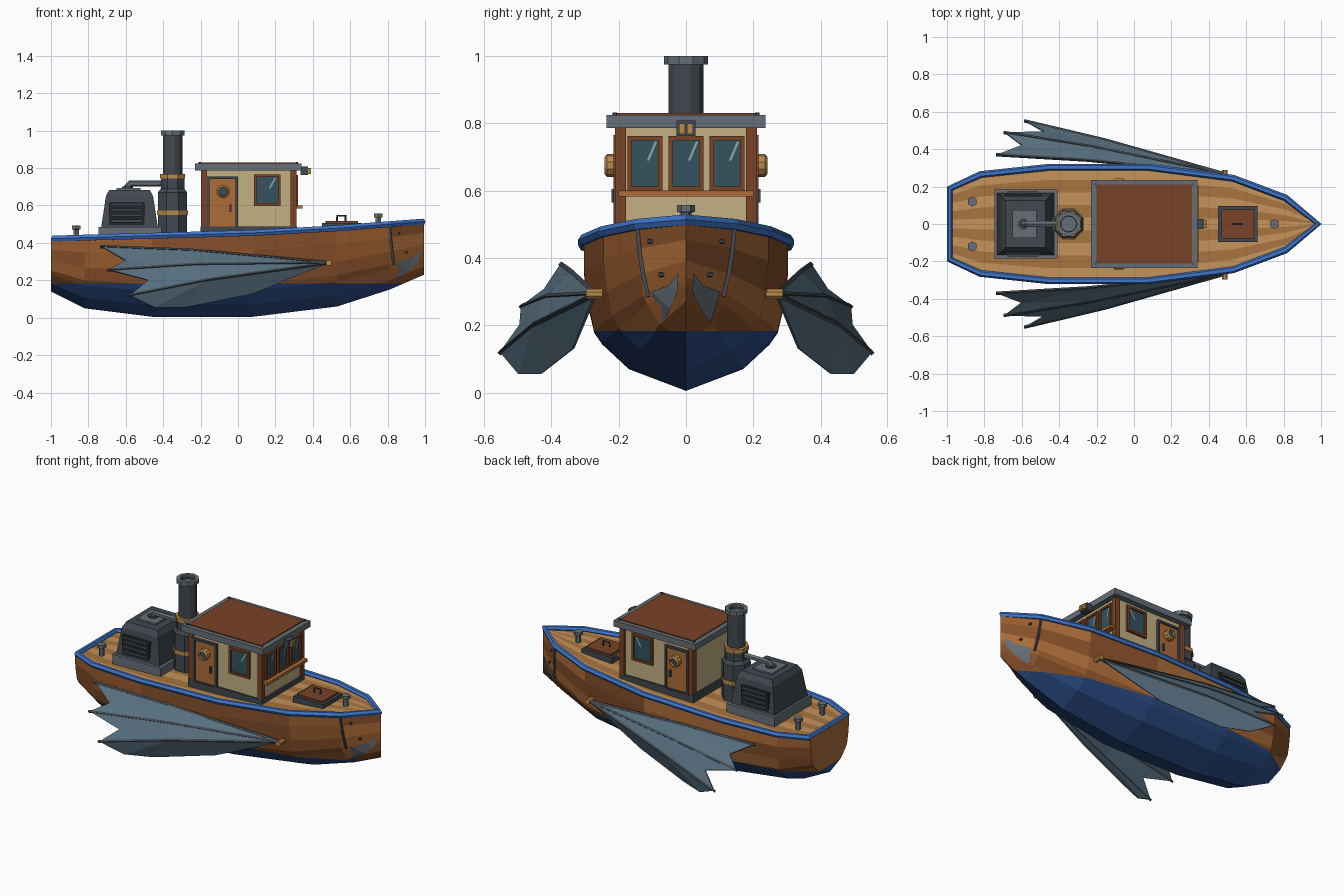
import bpy, bmesh, math, random
from mathutils import Vector, Matrix
from mathutils.bvhtree import BVHTree

if "Cube" in bpy.data.objects:
    bpy.data.objects.remove(bpy.data.objects["Cube"])

random.seed(4)


def mat(name, hexcol):
    m = bpy.data.materials.new(name)
    c = [int(hexcol[i:i + 2], 16) / 255 for i in (0, 2, 4)]
    m.diffuse_color = [((v + .055) / 1.055) ** 2.4 if v > .04 else v / 12.92 for v in c] + [1]
    m.use_nodes = True
    m.node_tree.nodes["Principled BSDF"].inputs["Base Color"].default_value = m.diffuse_color
    return m


WOODS = [mat("wood_a", "9a5c2e"), mat("wood_b", "88502a"), mat("wood_c", "ad6c38")]
DECK = [mat("deck_light", "c4935a"), mat("deck_dark", "a87440")]
BLUE, RAIL = mat("hull_blue", "2c4f8c"), mat("rail_blue", "3f76cc")
CREAM, RUST, DOOR = mat("cream", "c4b183"), mat("rust", "7a4326"), mat("door_wood", "ad6c38")
DARK, GREY, BLACK = mat("dark_iron", "41484f"), mat("grey_iron", "666f77"), mat("black", "23272b")
SLATE, GLASS, SHINE = mat("slate", "587080"), mat("glass", "34525f"), mat("shine", "8fa9b3")
BRASS = mat("brass", "b98a4a")


def finish(name, bm, mats):
    me = bpy.data.meshes.new(name)
    bmesh.ops.recalc_face_normals(bm, faces=bm.faces)
    bm.to_mesh(me)
    for m in mats:
        me.materials.append(m)
    ob = bpy.data.objects.new(name, me)
    bpy.context.collection.objects.link(ob)
    return ob


def loft(rows, close=False):
    """Quads between successive rows of points; optional ring closing with end caps."""
    bm = bmesh.new()
    vs = [[bm.verts.new(p) for p in r] for r in rows]
    n = len(rows[0])
    for a, b in zip(vs, vs[1:]):
        for i in range(n if close else n - 1):
            j = (i + 1) % n
            bm.faces.new((a[i], a[j], b[j], b[i]))
    if close:
        bm.faces.new(vs[0])
        bm.faces.new(vs[-1])
    return bm


def boxes(name, items, m):
    bm = bmesh.new()
    for lo, hi in items:
        lo, hi = Vector(lo), Vector(hi)
        size = [abs(v) for v in hi - lo]
        bmesh.ops.create_cube(bm, size=1, matrix=Matrix.Translation((lo + hi) / 2) @ Matrix.Diagonal((*size, 1)))
    return finish(name, bm, [m])


def turned(name, profile, at, m, sides=8, axis='Z'):
    """Lathe of (radius, height) points around an axis."""
    rot = {'Z': Matrix(), 'Y': Matrix.Rotation(-math.pi / 2, 4, 'X'), 'X': Matrix.Rotation(math.pi / 2, 4, 'Y')}[axis]
    ang = [2 * math.pi * (i + .5) / sides for i in range(sides)]
    bm = loft([[Vector((r * math.cos(a), r * math.sin(a), z)) for a in ang] for r, z in profile], True)
    bm.transform(Matrix.Translation(at) @ rot)
    return finish(name, bm, [m])


def tube(name, pts, r, m, cyclic=False, res=1):
    cu = bpy.data.curves.new(name, 'CURVE')
    cu.dimensions, cu.bevel_depth, cu.bevel_resolution, cu.use_fill_caps = '3D', r, res, True
    sp = cu.splines.new('POLY')
    sp.points.add(len(pts) - 1)
    for p, co in zip(sp.points, pts):
        p.co = (*co, 1)
    sp.use_cyclic_u, sp.use_smooth = cyclic, False
    cu.materials.append(m)
    ob = bpy.data.objects.new(name, cu)
    bpy.context.collection.objects.link(ob)


# Hull: stations are (x, half width, keel z, sheer z)
ST = [(-1, .19, .14, .42), (-.82, .265, .05, .425), (-.46, .303, .005, .435), (.08, .303, .005, .45),
      (.53, .245, .06, .475), (.81, .14, .15, .497), (.995, 0, .23, .51)]
SEC = [(0, 0), (.56, .15), (.82, .32), (.9, .4), (.96, .58), (1, .8), (1, 1)]
full = [(-y, z) for y, z in SEC[:0:-1]] + SEC
bm = loft([[(x, w * fy, k + (s - k) * fz) for fy, fz in full] for x, w, k, s in ST])
bmesh.ops.holes_fill(bm, edges=[e for e in bm.edges if all(v.co.x < -.99 for v in e.verts)])
bm.faces.new([v for v in list(bm.verts)[:len(full)]])
bmesh.ops.remove_doubles(bm, verts=bm.verts, dist=1e-4)
bmesh.ops.bisect_plane(bm, geom=bm.verts[:] + bm.edges[:] + bm.faces[:], plane_co=(0, 0, .183), plane_no=(0, 0, 1))
for f in bm.faces:
    f.material_index = 3 if f.calc_center_median().z < .183 else random.randrange(3)
bm.normal_update()
hull_tree = BVHTree.FromBMesh(bm)
finish("hull", bm, WOODS + [BLUE])


def on_hull(x, z, s, off=.004):
    hit = hull_tree.ray_cast(Vector((x, s, z)), Vector((0, -s, 0)))[0]
    return Vector((x, (hit.y if hit else 0) + s * off, z))


# Deck planks follow the hull outline
fr = [-1 + 2 * i / 9 for i in range(10)]
bm = loft([[(x, w * f, s - .003) for f in fr] for x, w, k, s in ST])
for i, f in enumerate(bm.faces):
    f.material_index = (i % 9) % 2
bmesh.ops.remove_doubles(bm, verts=bm.verts, dist=1e-4)
finish("deck", bm, DECK)

# Gunwale rail
side = [(max(-.985, min(x, .985)), w, s + .003) for x, w, k, s in ST]
tube("gunwale_rail", side + [(x, -w, z) for x, w, z in side[-2::-1]], .018, RAIL, True)

# Cabin shell
boxes("cabin_walls", [((-.19, -.2, .44), (.305, .2, .8))], CREAM)
boxes("cabin_base", [((-.2, -.212, .44), (.315, .212, .488))], DARK)
boxes("cabin_posts", [((x - .016, y - .016, .485), (x + .016, y + .016, .8))
                      for x in (-.182, .298) for y in (-.195, .195)], RUST)
boxes("cabin_roof", [((-.23, -.236, .787), (.34, .236, .825))], GREY)
boxes("roof_panel", [((-.2, -.21, .82), (.31, .21, .831))], RUST)
for x in (-.205, .315):
    for y in (-.212, .212):
        turned("roof_rivet", [(.007, .82), (.007, .833)], (x, y, 0), DARK, 6)


def opening(name, put, u0, u1, z0, z1, t, frame, fill):
    """Framed panel; put(u, depth, z) maps to a wall."""
    bars = [(u0, u1, z0, z0 + t), (u0, u1, z1 - t, z1), (u0, u0 + t, z0, z1), (u1 - t, u1, z0, z1)]
    boxes(name + "_frame", [(put(a, -.005, c), put(b, .016, d)) for a, b, c, d in bars], frame)
    boxes(name + "_panel", [(put(u0 + t, -.005, z0 + t), put(u1 - t, .006, z1 - t))], fill)


def shine(put, u0, u1, z0, z1):
    q = [(.55, .55), (.62, .55), (.85, .9), (.78, .9)]
    bm = bmesh.new()
    bm.faces.new([bm.verts.new(put(u0 + (u1 - u0) * a, .0075, z0 + (z1 - z0) * b)) for a, b in q])
    finish("window_shine", bm, [SHINE])


def front(u, d, z):
    return (.305 + d, u, z)


# Front windows, sill and lamp
for c in (-.122, 0, .122):
    opening("front_window", front, c - .052, c + .052, .6, .762, .013, RUST, GLASS)
    shine(front, c - .052, c + .052, .6, .762)
boxes("front_sill", [((.305, -.2, .583), (.345, .2, .6))], DOOR)
boxes("lamp_case", [((.335, -.028, .762), (.375, .028, .808))], DARK)
boxes("lamp_lens", [((.37, y - .009, .768), (.39, y + .009, .8)) for y in (-.012, .012)], BRASS)

# Side doors, windows and portholes
for s in (-1, 1):
    def put(u, d, z, s=s):
        return (u, s * (.2 + d), z)
    opening("door", put, -.165, 0, .47, .755, .013, DARK, DOOR)
    boxes("door_handle", [(put(-.045, .005, .565), put(-.035, .022, .605))], DARK)
    ax = Vector((-.08, 0, .675))
    turned("porthole_ring", [(.034, .2), (.034, .235), (.024, .243), (.021, .22)], ax, BRASS, 10, 'Y') if s > 0 else \
        turned("porthole_ring", [(.034, -.2), (.034, -.235), (.024, -.243), (.021, -.22)], ax, BRASS, 10, 'Y')
    turned("porthole_glass", [(.025, s * .2), (.025, s * .228)], ax, GLASS, 10, 'Y')
    opening("side_window", put, .085, .228, .598, .766, .014, RUST, GLASS)
    shine(put, .085, .228, .6, .766)

# Funnel with bands and hollow top
turned("funnel_base", [(.085, .44), (.085, .67), (.068, .69), (.068, .76), (.052, .77)], (-.35, 0, 0), DARK)
turned("funnel_stack", [(.054, .74), (.054, .985), (.04, .985), (.04, .9)], (-.35, 0, 0), DARK, 12)
turned("funnel_rim", [(.044, .975), (.066, .975), (.066, 1), (.044, 1), (.044, .95)], (-.35, 0, 0), GREY, 10)
for r, z in ((.09, .56), (.073, .755)):
    turned("funnel_band", [(r, z - .012), (r, z + .012)], (-.35, 0, 0), BRASS)

# Boiler housing, platform, louvres and steam pipe
boxes("boiler_platform", [((-.745, -.185, .425), (-.41, .185, .485))], GREY)
rings = [(.152, .167, .48), (.126, .145, .65), (.108, .125, .684)]
finish("boiler", loft([[(-.58 + a * hx, b * hy, z) for a, b in ((-1, -1), (1, -1), (1, 1), (-1, 1))]
                       for hx, hy, z in rings], True), [DARK])
boxes("boiler_cap", [((-.65, -.075, .68), (-.52, .075, .694))], GREY)
for s in (-1, 1):
    boxes("louvre_panel", [((-.69, s * .13, .495), (-.5, s * .166, .615))], BLACK)
    boxes("louvres", [((-.68, s * .14, z), (-.51, s * .175, z + .015)) for z in (.51, .54, .57, .597)], DARK)
tube("steam_pipe", [(-.59, 0, .68), (-.59, 0, .702), (-.575, 0, .717), (-.38, 0, .717)], .017, GREY)
turned("pipe_flange", [(.032, .69), (.032, .702)], (-.59, 0, 0), DARK)

# Fore hatch
boxes("hatch_frame", [((.45, -.095, .46), (.66, .095, .507))], DARK)
boxes("hatch_lid", [((.468, -.078, .5), (.642, .078, .517))], RUST)
tube("hatch_handle", [(.53, 0, .51), (.53, 0, .545), (.575, 0, .545), (.575, 0, .51)], .006, DARK)

# Bollards
for x, y, z in ((.75, 0, .485), (-.865, .12, .42), (-.865, -.12, .42)):
    turned("bollard", [(.016, 0), (.016, .05), (.027, .052), (.027, .073)], (x, y, z), GREY, 6)

# Fins, bow straps and bow plates on both sides
R = Vector((.485, .268, .293))
TIPS = [Vector(p) for p in ((-.73, .37, .38), (-.69, .488, .255), (-.58, .55, .12))]
NOTCH = [Vector((-.6, .42, .305)), Vector((-.48, .492, .2))]
MIDS = [R.lerp(t, .6) + Vector((0, .012, .015)) for t in TIPS]
LOW = [Vector(p) for p in ((-.446, .495, .056), (-.286, .43, .056), (.08, .335, .13))]
for s in (-1, 1):
    F = Matrix.Diagonal((1, s, 1))
    polys = []
    for i in (0, 1):
        a, b, n = MIDS[i], MIDS[i + 1], NOTCH[i]
        polys += [(R, a, b), (a, TIPS[i], n), (a, n, b), (b, n, TIPS[i + 1])]
    m = MIDS[2]
    polys += [(R, m, LOW[2]), (m, TIPS[2], LOW[0]), (m, LOW[0], LOW[1]), (m, LOW[1], LOW[2])]
    bm = bmesh.new()
    for p in polys:
        bm.faces.new([bm.verts.new(F @ v) for v in p])
    bmesh.ops.remove_doubles(bm, verts=bm.verts, dist=1e-4)
    fin = finish("fin_membrane", bm, [SLATE])
    mod = fin.modifiers.new("thickness", 'SOLIDIFY')
    mod.thickness, mod.offset = .008, 0
    for mid, tip in zip(MIDS, TIPS):
        tube("fin_rib", [F @ R, F @ mid, F @ (tip + (tip - mid) * .015)], .009, DARK, res=0)
    turned("fin_hub", [(.016, -.03), (.016, .02)], F @ R, BRASS, 8, 'Y')
    tube("bow_strap", [on_hull(.81 + .022 * t, .485 - .2 * t, s) for t in (0, .35, .7, 1)], .008, DARK, res=0)
    bm = bmesh.new()
    plate = [(.975, .355), (.93, .318), (.855, .3), (.838, .205), (.915, .25), (.968, .3)]
    bm.faces.new([bm.verts.new(on_hull(x, z, s, .008)) for x, z in plate])
    bmesh.ops.triangulate(bm, faces=bm.faces)
    finish("bow_plate", bm, [GREY])
    for x, z in ((.86, .45), (.9, .35)):
        turned("bow_bolt", [(.007, -.008), (.007, .008)], on_hull(x, z, s), DARK, 6, 'Y')
